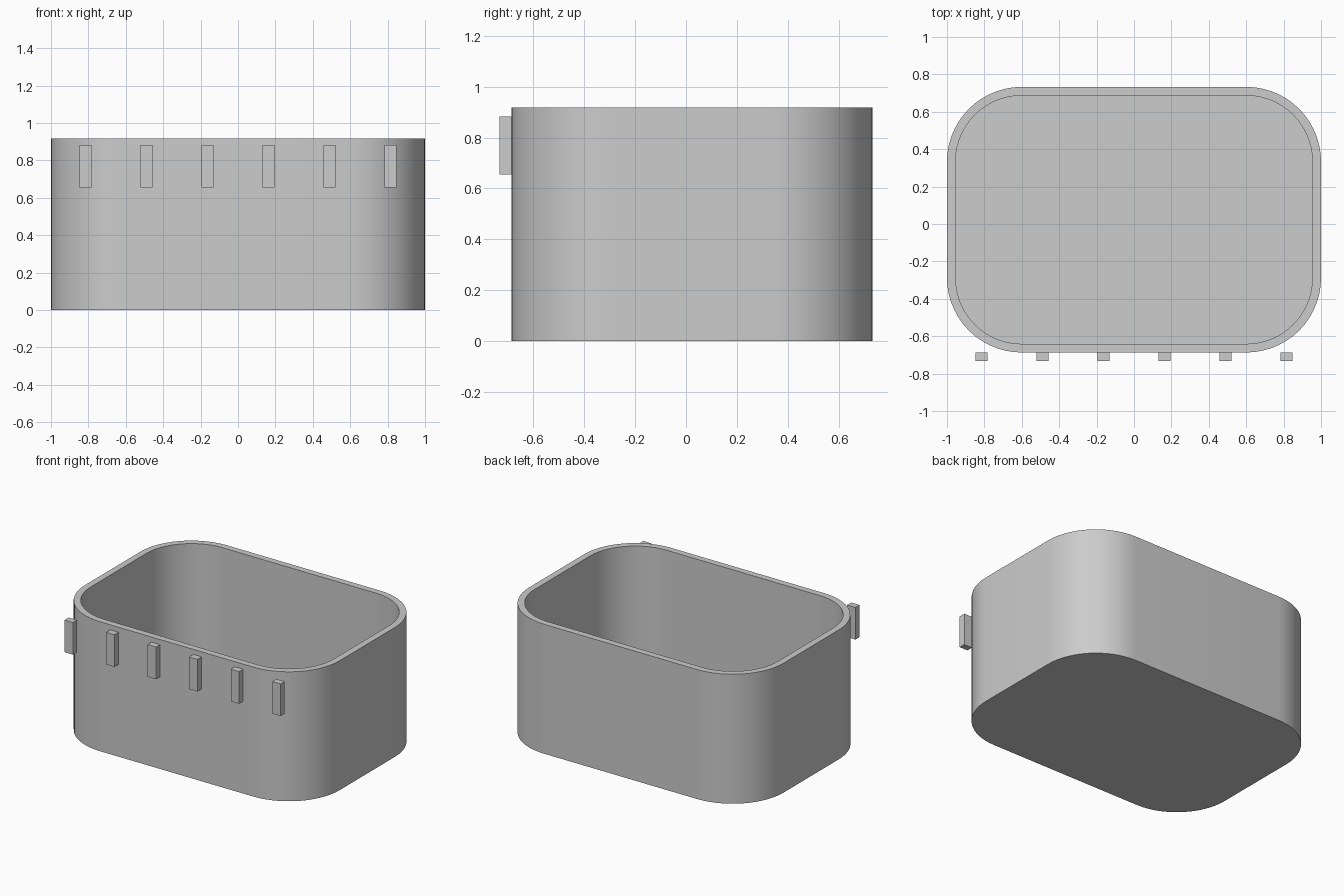
import bpy, bmesh, math
from mathutils import Vector

cube = bpy.data.objects.get("Cube")
if cube:
    bpy.data.objects.remove(cube, do_unlink=True)

WIDTH, DEPTH, HEIGHT = 2.0, 1.42, 0.918
CENTRE_Y = 0.023
RADIUS, WALL, STEPS = 0.4, 0.046, 14

grey = bpy.data.materials.new("light grey")
grey.use_nodes = True
colour = (0.604, 0.604, 0.604, 1)
grey.diffuse_color = colour
grey.node_tree.nodes["Principled BSDF"].inputs["Base Color"].default_value = colour


def make_object(name, bm):
    bmesh.ops.recalc_face_normals(bm, faces=bm.faces)
    mesh = bpy.data.meshes.new(name)
    bm.to_mesh(mesh)
    bm.free()
    mesh.materials.append(grey)
    obj = bpy.data.objects.new(name, mesh)
    bpy.context.collection.objects.link(obj)
    return obj


def rounded_ring(bm, inset, z):
    """Vertices of a rounded rectangle, anticlockwise."""
    ring = []
    hx, hy = WIDTH / 2 - RADIUS, DEPTH / 2 - RADIUS
    for corner, (sx, sy) in enumerate([(1, 1), (-1, 1), (-1, -1), (1, -1)]):
        for i in range(STEPS + 1):
            a = math.pi / 2 * (corner + i / STEPS)
            r = RADIUS - inset
            ring.append(bm.verts.new((sx * hx + r * math.cos(a),
                                      CENTRE_Y + sy * hy + r * math.sin(a), z)))
    return ring


# Open bin: outer wall, rim, inner wall and floor
bm = bmesh.new()
rings = [rounded_ring(bm, 0, 0), rounded_ring(bm, 0, HEIGHT),
         rounded_ring(bm, WALL, HEIGHT), rounded_ring(bm, WALL, WALL)]
for low, high in zip(rings, rings[1:]):
    for i in range(len(low)):
        j = (i + 1) % len(low)
        bm.faces.new((low[i], low[j], high[j], high[i]))
bm.faces.new(rings[0][::-1])
bm.faces.new(rings[-1])
bin_body = make_object("bin_body", bm)
bpy.ops.object.select_all(action='DESELECT')
bin_body.select_set(True)
bpy.context.view_layer.objects.active = bin_body
bpy.ops.object.shade_smooth_by_angle(angle=math.radians(30))

# Row of upright ribs along the front
front_y = CENTRE_Y - DEPTH / 2
for n in range(6):
    bm = bmesh.new()
    bmesh.ops.create_cube(bm, size=1)
    bmesh.ops.scale(bm, vec=(0.065, WALL, 0.228), verts=bm.verts)
    centre = Vector(((n - 2.5) * 0.326, front_y - WALL / 2, 0.768))
    bmesh.ops.translate(bm, vec=centre, verts=bm.verts)
    make_object(f"front_rib_{n + 1}", bm)
